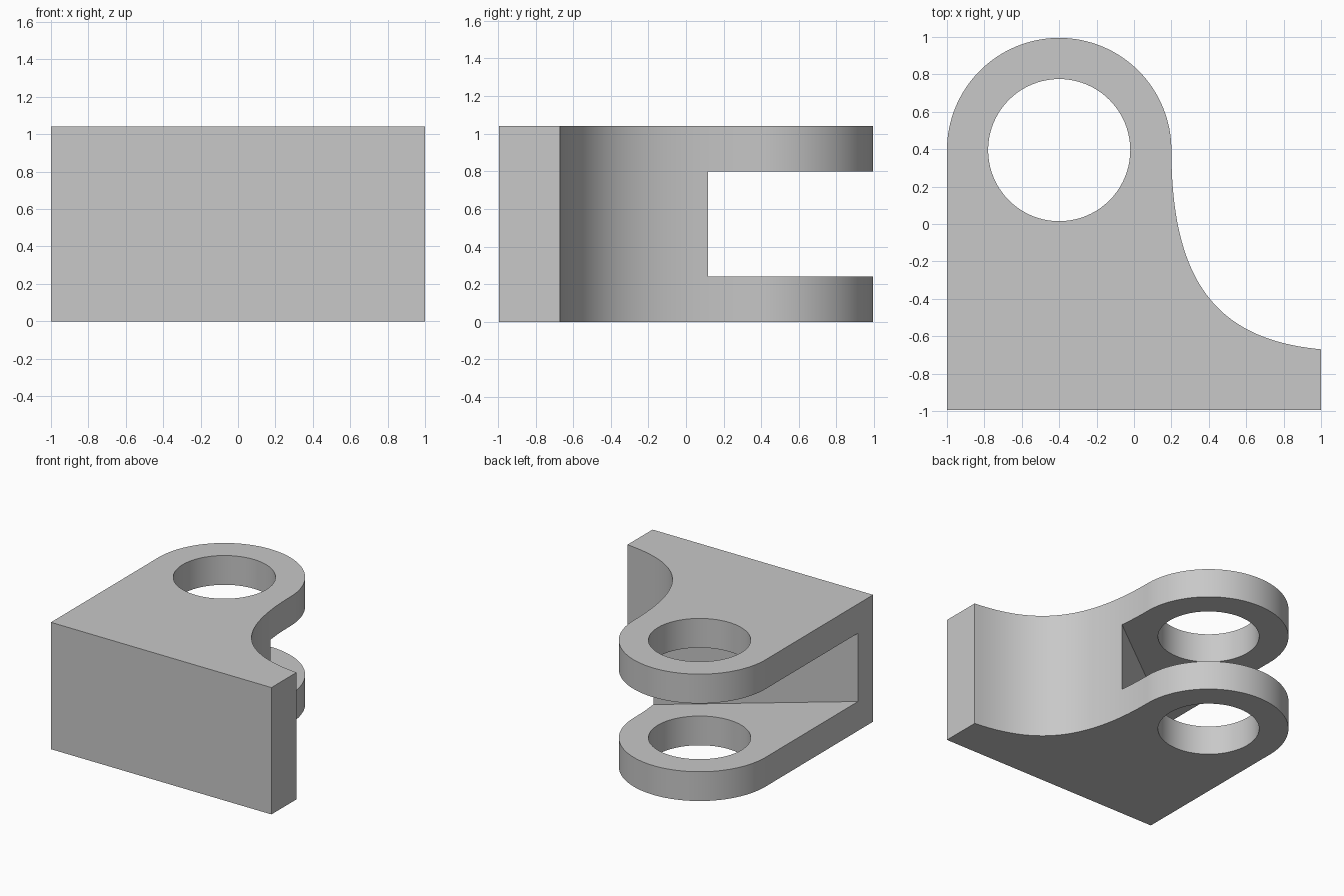
import bpy, bmesh
from math import sin, cos, pi, radians
from mathutils import Vector
from mathutils.geometry import interpolate_bezier

if "Cube" in bpy.data.objects:
    bpy.data.objects.remove(bpy.data.objects["Cube"], do_unlink=True)

HEIGHT, FLANGE = 1.04, 0.24
EYE = Vector((-0.4, 0.395))
EYE_RADIUS, HOLE_RADIUS = 0.6, 0.38
FRONT = -0.995

grey = bpy.data.materials.new("plain grey")
grey.use_nodes = True
grey.diffuse_color = (0.58, 0.58, 0.58, 1)
grey.node_tree.nodes["Principled BSDF"].inputs["Base Color"].default_value = grey.diffuse_color


def arc(radius, start, end, steps):
    """Points on an arc around the eye centre."""
    angles = [start + (end - start) * i / steps for i in range(steps + 1)]
    return [(EYE.x + radius * cos(a), EYE.y + radius * sin(a)) for a in angles]


def prism(name, outline, bottom, top):
    """Extrude a flat outline upward into a closed solid."""
    bm = bmesh.new()
    face = bm.faces.new([bm.verts.new((x, y, bottom)) for x, y in outline])
    result = bmesh.ops.extrude_face_region(bm, geom=[face])
    raised = [v for v in result["geom"] if isinstance(v, bmesh.types.BMVert)]
    bmesh.ops.translate(bm, verts=raised, vec=(0, 0, top - bottom))
    bmesh.ops.recalc_face_normals(bm, faces=bm.faces)
    mesh = bpy.data.meshes.new(name)
    bm.to_mesh(mesh)
    bm.free()
    mesh.materials.append(grey)
    obj = bpy.data.objects.new(name, mesh)
    bpy.context.collection.objects.link(obj)
    return obj


# Outline: front wall, concave flank, rounded eye
flank = interpolate_bezier(Vector((1, -0.67)), Vector((0.46, -0.62)),
                           Vector((0.2, -0.33)), Vector((0.2, EYE.y)), 40)
outline = [(-1, FRONT), (1, FRONT)]
outline += [(p[0], p[1]) for p in flank[:-1]]
outline += arc(EYE_RADIUS, 0, pi, 64)
bracket = prism("clevis_bracket", outline, 0, HEIGHT)

# Cutters: pin hole through both flanges, and the slot with its slanted wall
hole = prism("hole_cutter", arc(HOLE_RADIUS, 0, 2 * pi, 80)[:-1], -0.2, HEIGHT + 0.2)
wall_start, wall_end = Vector((-1, -0.8)), Vector((0.2, 0.105))
run = (wall_end - wall_start) * 0.2
slot = prism("slot_cutter",
             [wall_start - run, wall_end + run, (0.5, 1.3), (-1.3, 1.3)],
             FLANGE, HEIGHT - FLANGE)

cutters = (slot, hole)
for cutter in cutters:
    cutter.hide_render = True
    cut = bracket.modifiers.new(cutter.name, "BOOLEAN")
    cut.operation = "DIFFERENCE"
    cut.solver = "EXACT"
    cut.object = cutter

# Keep the cut mesh and drop the helpers
bpy.context.view_layer.update()
finished = bpy.data.meshes.new_from_object(
    bracket.evaluated_get(bpy.context.evaluated_depsgraph_get()))
bracket.modifiers.clear()
bracket.data = finished
for cutter in cutters:
    bpy.data.objects.remove(cutter, do_unlink=True)

# Smooth curved walls, crisp edges
bpy.ops.object.select_all(action="DESELECT")
bracket.select_set(True)
bpy.context.view_layer.objects.active = bracket
bpy.ops.object.shade_smooth_by_angle(angle=radians(30))
